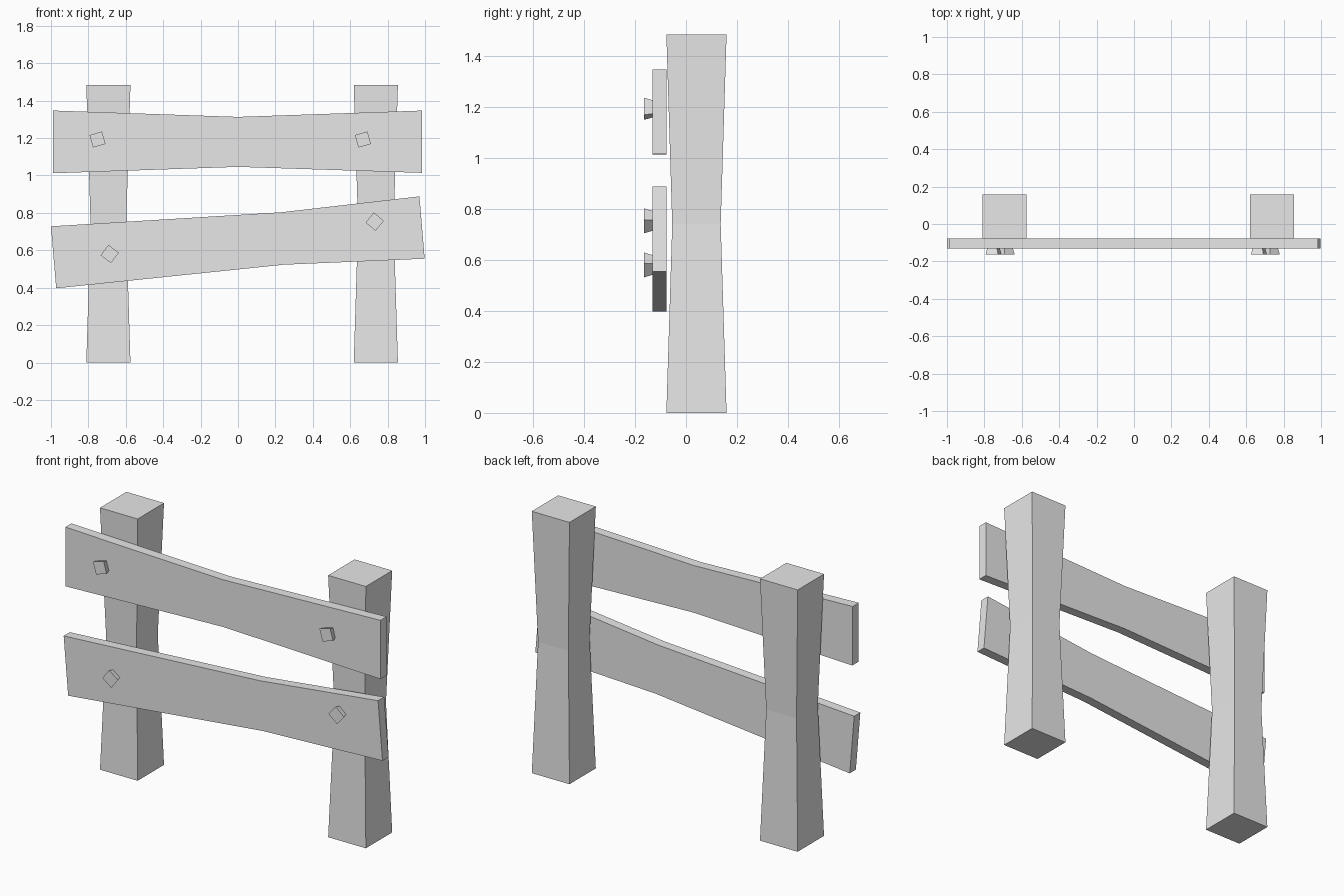
import bpy, bmesh, math
from mathutils import Vector

old = bpy.data.objects.get("Cube")
if old:
    bpy.data.objects.remove(old, do_unlink=True)

GREY = (0.8, 0.8, 0.8, 1.0)
mat = bpy.data.materials.new("plain grey")
mat.use_nodes = True
mat.diffuse_color = GREY
mat.node_tree.nodes["Principled BSDF"].inputs["Base Color"].default_value = GREY


def loft(name, rings):
    """Join matching rings of points into a capped, flat-shaded solid."""
    bm = bmesh.new()
    loops = [[bm.verts.new(p) for p in ring] for ring in rings]
    n = len(loops[0])
    for a, b in zip(loops, loops[1:]):
        for i in range(n):
            j = (i + 1) % n
            bm.faces.new((a[i], a[j], b[j], b[i]))
    bm.faces.new(loops[0])
    bm.faces.new(loops[-1])
    bmesh.ops.recalc_face_normals(bm, faces=bm.faces)
    mesh = bpy.data.meshes.new(name)
    bm.to_mesh(mesh)
    bm.free()
    mesh.materials.append(mat)
    obj = bpy.data.objects.new(name, mesh)
    bpy.context.collection.objects.link(obj)
    return obj


SIGNS = ((-1, -1), (1, -1), (1, 1), (-1, 1))


def post(name, x):
    """Square post with a pinched waist."""
    sections = ((0, 0.118), (0.74, 0.095), (1.483, 0.118))
    loft(name, [[(x + sx * h, 0.041 + sy * h, z) for sx, sy in SIGNS]
                for z, h in sections])


def plank(name, stations, front=-0.132, back=-0.077):
    """Board from (top, bottom) corner pairs running along its length."""
    loft(name, [[(t[0], front, t[1]), (t[0], back, t[1]),
                 (b[0], back, b[1]), (b[0], front, b[1])]
                for t, b in stations])


def peg(name, x, z, degrees, radius=0.049):
    """Square peg head, flaring towards the front."""
    rings = []
    for y, scale in ((-0.132, 0.8), (-0.164, 1.0)):
        angles = [math.radians(degrees + 45 + 90 * k) for k in range(4)]
        rings.append([Vector((x, y, z)) + radius * scale
                      * Vector((math.cos(a), 0, math.sin(a))) for a in angles])
    loft(name, rings)


# Posts
post("right_post", -0.693)
post("left_post", 0.737)

# Rails
plank("upper_rail", [((-0.99, 1.347), (-0.988, 1.012)),
                     ((0, 1.313), (0, 1.046)),
                     ((0.985, 1.347), (0.985, 1.014))])
plank("lower_rail", [((-1.0, 0.728), (-0.972, 0.397)),
                     ((0.23, 0.803), (0.245, 0.523)),
                     ((0.97, 0.888), (0.998, 0.555))])

# Pegs
peg("upper_right_peg", -0.751, 1.192, 16)
peg("upper_left_peg", 0.668, 1.192, 16)
peg("lower_right_peg", -0.686, 0.58, 53)
peg("lower_left_peg", 0.731, 0.753, 50)
